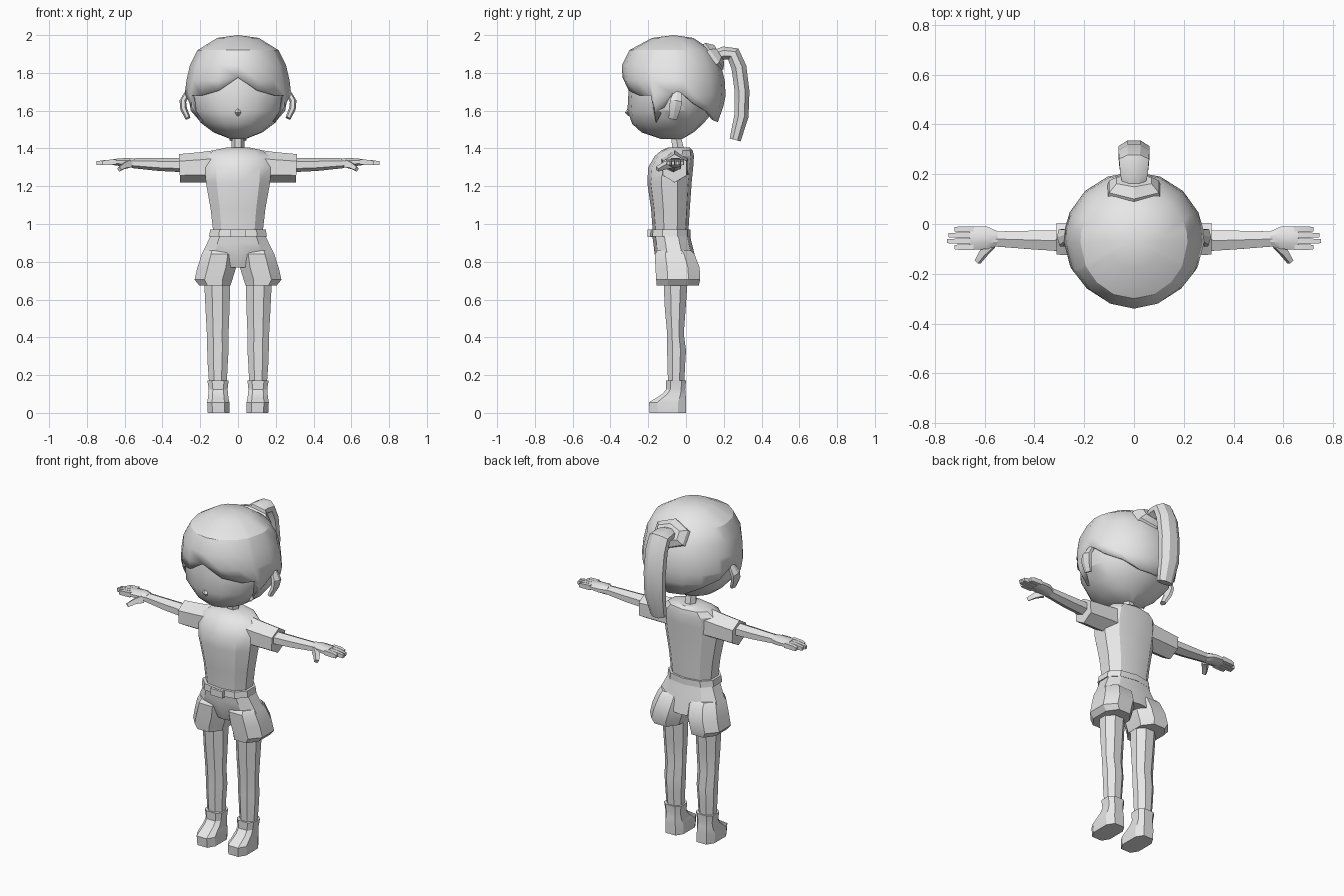
import bpy, bmesh, math
from mathutils import Vector

if "Cube" in bpy.data.objects:
    bpy.data.objects.remove(bpy.data.objects["Cube"])

grey = bpy.data.materials.new("light_grey")
grey.use_nodes = True
COLOUR = (0.8, 0.8, 0.8, 1)
grey.diffuse_color = COLOUR
grey.node_tree.nodes["Principled BSDF"].inputs["Base Color"].default_value = COLOUR
parts = []


def finish(name, bm, mirror=False):
    bmesh.ops.remove_doubles(bm, verts=bm.verts, dist=0.0005)
    bmesh.ops.recalc_face_normals(bm, faces=bm.faces)
    mesh = bpy.data.meshes.new(name)
    bm.to_mesh(mesh)
    bm.free()
    mesh.materials.append(grey)
    obj = bpy.data.objects.new(name, mesh)
    bpy.context.collection.objects.link(obj)
    if mirror:
        obj.modifiers.new("mirror", "MIRROR").use_mirror_merge = False
    parts.append(obj)
    return obj


def skin(name, rings, mirror=False, caps=True):
    """Join equal rings of points into one surface."""
    bm = bmesh.new()
    rows = [[bm.verts.new(p) for p in r] for r in rings]
    n = len(rows[0])
    for a, b in zip(rows, rows[1:]):
        for i in range(n):
            j = (i + 1) % n
            bm.faces.new((a[i], a[j], b[j], b[i]))
    if caps:
        bm.faces.new(rows[0])
        bm.faces.new(rows[-1])
    return finish(name, bm, mirror)


def outline(n, turn=0.0, power=1.0):
    """Unit polygon filling the square from -1 to 1."""
    pts = []
    for i in range(n):
        a = 2 * math.pi * (i + turn) / n
        s, c = math.sin(a), -math.cos(a)
        pts.append([math.copysign(abs(v) ** power, v) if abs(v) > 1e-6 else 0 for v in (s, c)])
    mx, my = max(p[0] for p in pts), max(p[1] for p in pts)
    return [(p[0] / mx, p[1] / my) for p in pts]


def stack(name, levels, n=8, turn=0.5, power=1.0, mirror=False):
    """Upright part: levels of (z, x min, x max, y min, y max)."""
    rings = []
    for z, x0, x1, y0, y1 in levels:
        rings.append([((x0 + x1 + u * (x1 - x0)) / 2, (y0 + y1 + v * (y1 - y0)) / 2, z)
                      for u, v in outline(n, turn, power)])
    return skin(name, rings, mirror)


def tube(name, path, side, n=6, turn=0.0, mirror=False):
    """Limb: path of (centre, half width along side, half thickness)."""
    pts = [Vector(p[0]) for p in path]
    side, rings = Vector(side), []
    for i, (_, w, h) in enumerate(path):
        t = pts[min(i + 1, len(pts) - 1)] - pts[max(i - 1, 0)]
        s = (side - t * side.dot(t) / t.dot(t)).normalized()
        up = t.normalized().cross(s)
        rings.append([pts[i] + s * u * w + up * v * h for u, v in outline(n, turn)])
    return skin(name, rings, mirror)


# Head: angle 0 points to the front
CY = -0.065


def head_point(a, z, profile):
    for (z0, *r0), (z1, *r1) in zip(profile, profile[1:]):
        if z1 <= z <= z0:
            t = (z0 - z) / (z0 - z1)
            rx, yf, yb = [p + (q - p) * t for p, q in zip(r0, r1)]
            break
    ry = CY - yf if math.cos(a) > 0 else yb - CY
    return (rx * math.sin(a), CY - ry * math.cos(a), z)


face = [(1.9, .19, -.27, .12), (1.77, .26, -.305, .18), (1.69, .265, -.305, .18),
        (1.6, .25, -.31, .15), (1.53, .19, -.285, .09), (1.485, .13, -.235, .04),
        (1.45, .04, -.13, -.02)]
skin("face", [[head_point(math.tau * i / 16, lv[0], face) for i in range(16)] for lv in face])
tube("nose", [((0, -.3, 1.615), .008, .006), ((0, -.313, 1.59), .016, .01),
              ((0, -.3, 1.575), .008, .006)], (1, 0, 0), 4)

# Hair cap, its lower edge changing with the angle
hair = [(2.0, 0, CY, CY), (1.985, .11, -.18, .04), (1.92, .215, -.3, .135),
        (1.84, .255, -.34, .185), (1.76, .273, -.335, .205), (1.68, .283, -.315, .21),
        (1.62, .272, -.31, .197), (1.53, .215, -.285, .165)]
edge = [(0, 1.775), (22, 1.705), (44, 1.68), (61, 1.68), (65, 1.535), (88, 1.69), (100, 1.69),
        (114, 1.635), (136, 1.59), (158, 1.545), (180, 1.54)]
edge += [(360 - a, z) for a, z in edge[-2:0:-1]]
cap = skin("hair", [[head_point(math.radians(a), max(lv[0], low), hair) for a, low in edge]
                    for lv in hair], caps=False)
thick = cap.modifiers.new("thickness", "SOLIDIFY")
thick.thickness = 0.02
thick.offset = -1

tube("ears", [((.265, -.07, 1.56), .022, .014), ((.288, -.06, 1.61), .03, .018),
              ((.292, -.052, 1.65), .032, .018), ((.268, -.045, 1.695), .022, .014)],
     (0, 1, 0), 6, mirror=True)

# Ponytail and its tie
tube("hair_tie", [((0, .105, 1.855), .115, .085), ((0, .15, 1.89), .1, .085),
                  ((0, .175, 1.905), .07, .05)], (1, 0, 0))
tube("ponytail", [((0, .14, 1.885), .04, .03), ((0, .2, 1.905), .055, .035),
                  ((0, .25, 1.9), .06, .04), ((0, .28, 1.83), .062, .04),
                  ((0, .297, 1.7), .062, .039), ((0, .293, 1.57), .06, .038),
                  ((0, .26, 1.445), .045, .03)], (1, 0, 0), 8, 0.5)

# Torso
stack("neck", [(1.37, -.035, .035, -.07, -.005), (1.48, -.032, .032, -.08, -.03)], 6)
stack("shirt", [(.95, -.13, .13, -.175, .012), (1.08, -.145, .145, -.185, .02),
                (1.22, -.17, .17, -.205, .03), (1.3, -.175, .175, -.2, .038),
                (1.36, -.165, .165, -.165, .042), (1.39, -.13, .13, -.13, .035),
                (1.405, -.06, .06, -.095, .02)], 10, 0, 0.85)
tube("sleeves", [((.1, -.06, 1.305), .07, .088), ((.2, -.06, 1.3), .067, .08),
                 ((.31, -.06, 1.295), .063, .075)], (0, 1, 0), mirror=True)
stack("belt", [(.935, -.153, .153, -.195, .025), (.972, -.147, .147, -.193, .025)], 10, 0, 0.85)
stack("buckle", [(.93, -.04, .04, -.205, -.17), (.97, -.04, .04, -.205, -.17)], 4)

# Arms and hands
tube("arms", [((.28, -.068, 1.312), .042, .038), ((.42, -.064, 1.315), .037, .034),
              ((.56, -.06, 1.322), .03, .026)], (0, 1, 0), mirror=True)
tube("palms", [((.55, -.06, 1.322), .03, .025), ((.59, -.056, 1.326), .045, .024),
               ((.66, -.057, 1.328), .046, .016)], (0, 1, 0), 8, 0.5, True)
for label, y, tip in (("index", -.093, .72), ("middle", -.069, .75),
                      ("ring", -.045, .745), ("little", -.021, .72)):
    tube(label + "_fingers", [((.645, y, 1.328), .011, .014), ((.7, y, 1.326), .011, .013),
                              ((tip, y, 1.322), .008, .01)], (0, 1, 0), 4, 0.5, True)
tube("thumbs", [((.575, -.085, 1.318), .02, .016), ((.605, -.118, 1.306), .014, .014),
                ((.628, -.152, 1.29), .01, .01)], (1, -1, 0), 4, 0.5, True)

# Shorts
stack("shorts_top", [(.95, -.14, .14, -.18, .02), (.9, -.163, .163, -.173, .03),
                     (.84, -.192, .192, -.166, .045), (.77, -.15, .15, -.14, .06)], 10, 0, 0.85)
stack("shorts_legs", [(.86, .02, .18, -.15, .025), (.84, .005, .192, -.165, .045),
                      (.77, .01, .215, -.162, .072), (.705, .03, .23, -.158, .075),
                      (.675, .04, .205, -.155, .068)], mirror=True, power=0.85)

# Legs and ankle boots
stack("legs", [(.72, .04, .18, -.12, .01), (.55, .045, .172, -.112, -.002),
               (.42, .05, .165, -.1, -.012), (.33, .05, .163, -.1, 0),
               (.25, .055, .16, -.098, -.005), (.14, .06, .152, -.095, -.01)], mirror=True)
stack("boots", [(0, .045, .16, -.192, 0), (.055, .045, .163, -.196, 0),
                (.075, .05, .16, -.165, 0), (.1, .053, .157, -.125, -.002),
                (.125, .055, .155, -.105, -.004), (.172, .05, .162, -.106, 0)],
      mirror=True, power=0.65)

# Smooth shading with sharp edges kept
bpy.ops.object.select_all(action="DESELECT")
for obj in parts:
    obj.select_set(True)
bpy.context.view_layer.objects.active = parts[0]
bpy.ops.object.shade_smooth_by_angle(angle=math.radians(30))
